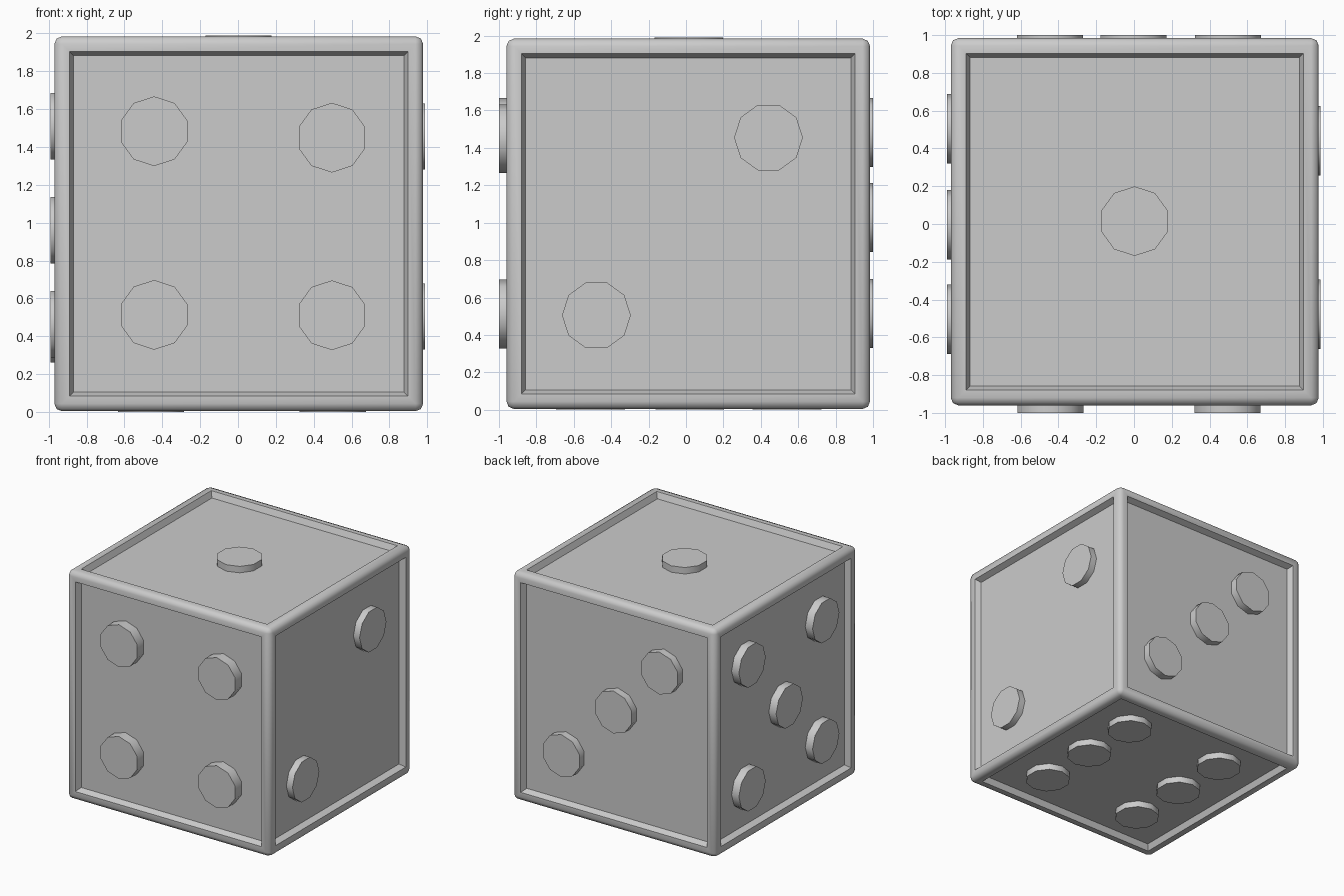
import bpy, bmesh, math
from mathutils import Vector, Matrix

if "Cube" in bpy.data.objects:
    bpy.data.objects.remove(bpy.data.objects["Cube"])

C = Vector((0.004, 0.012, 0.994))      # body centre
S = Vector((1.948, 1.944, 1.98))       # body size


def finish(bm, name, angle):
    bmesh.ops.recalc_face_normals(bm, faces=bm.faces)
    me = bpy.data.meshes.new(name)
    bm.to_mesh(me)
    bm.free()
    ob = bpy.data.objects.new(name, me)
    bpy.context.collection.objects.link(ob)
    bpy.ops.object.select_all(action='DESELECT')
    ob.select_set(True)
    bpy.context.view_layer.objects.active = ob
    bpy.ops.object.shade_smooth_by_angle(angle=math.radians(angle))
    return ob


# Body: rounded cube with a sunken panel on each side
bm = bmesh.new()
bmesh.ops.create_cube(bm, size=1, matrix=Matrix.Translation(C) @ Matrix.Diagonal((*S, 1)))
bmesh.ops.bevel(bm, geom=bm.edges[:], offset=0.04, offset_type='OFFSET',
                segments=2, profile=0.5, affect='EDGES')
bm.normal_update()
panels = [f for f in bm.faces if f.calc_area() > 1]
bmesh.ops.inset_individual(bm, faces=panels, thickness=0.057, depth=0)
bmesh.ops.inset_individual(bm, faces=panels, thickness=0.031, depth=-0.05)
finish(bm, "cube_body", 48)


# Pips: ten-sided discs, one corner pointing along "up"
def pips(name, normal, up, level, centres):
    n, up = Vector(normal), Vector(up)
    side = up.cross(n)
    rot = Matrix((up, side, n)).transposed().to_4x4()
    depth = 0.14
    bm = bmesh.new()
    for c in centres:
        pos = Vector(c)
        for i in range(3):
            if n[i]:
                pos[i] = level - n[i] * depth / 2
        ring = []
        for h in (-depth / 2, depth / 2):
            ring.append([bm.verts.new(pos + rot @ Vector((0.184 * math.cos(k * math.tau / 10),
                                                          0.184 * math.sin(k * math.tau / 10), h)))
                         for k in range(10)])
        bm.faces.new(ring[0][::-1])
        bm.faces.new(ring[1])
        for k in range(10):
            j = (k + 1) % 10
            bm.faces.new((ring[0][k], ring[0][j], ring[1][j], ring[1][k]))
    finish(bm, name, 40)


X, Y, Z = (1, 0, 0), (0, 1, 0), (0, 0, 1)
pips("top_pip", Z, Y, 1.99, [(0.003, 0.015, 0)])
pips("right_pips", X, Y, 0.987, [(0, 0.441, 1.455), (0, -0.479, 0.505)])
pips("back_pips", Y, Z, 1.0, [(-0.444, 0, 1.483), (-0.003, 0, 1.027), (0.498, 0, 0.515)])
pips("front_pips", (0, -1, 0), Z, -1.0,
     [(-0.443, 0, 1.483), (0.496, 0, 1.449), (-0.443, 0, 0.513), (0.496, 0, 0.511)])
pips("left_pips", (-1, 0, 0), Y, -0.99,
     [(0, y, z) for y, z in ((0.505, 1.51), (-0.505, 1.51), (-0.005, 0.96),
                             (0.505, 0.437), (-0.505, 0.463))])
pips("bottom_pips", (0, 0, -1), Y, 0.0,
     [(x, y, 0) for x in (-0.46, 0.5) for y in (-0.51, 0.02, 0.54)])
